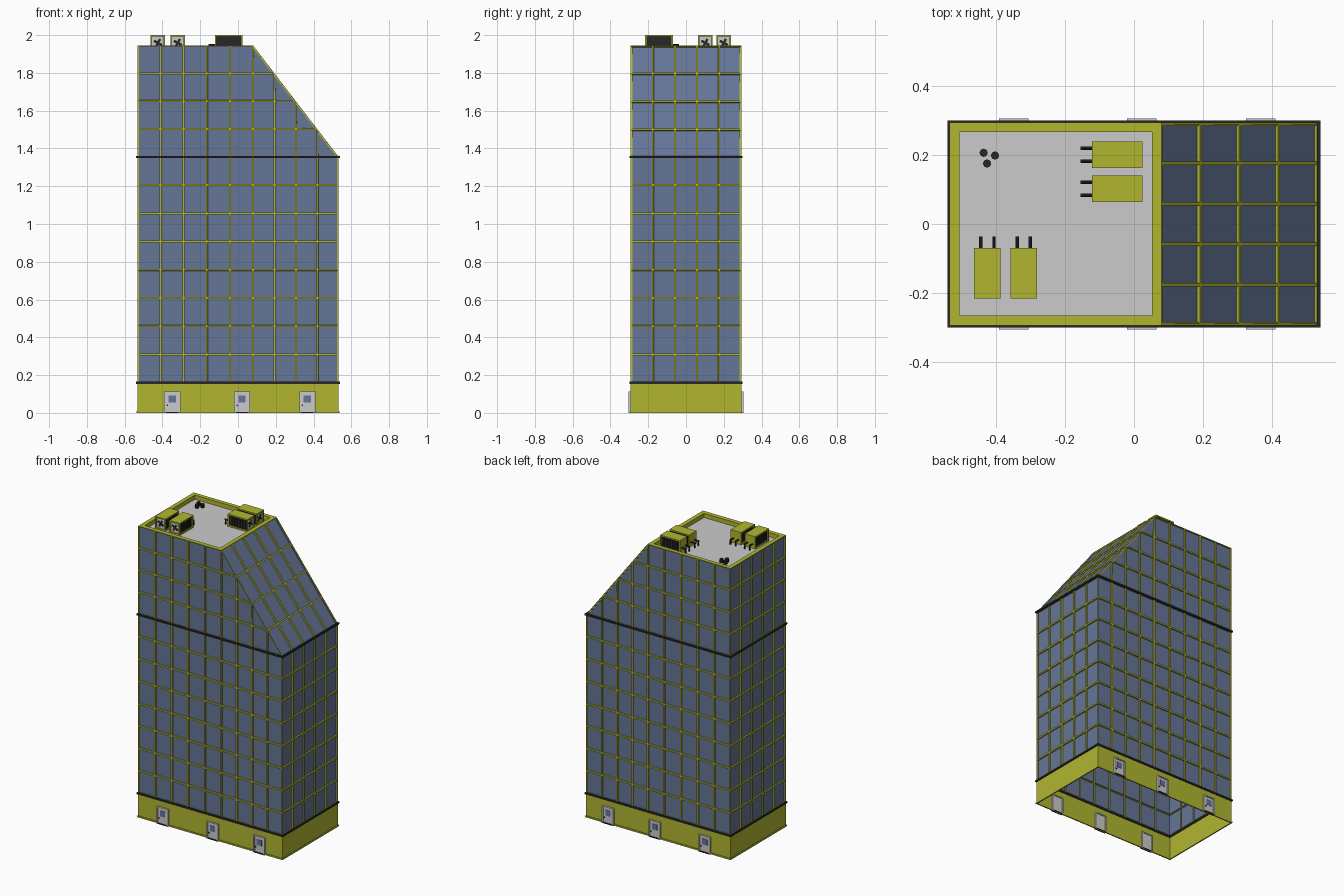
import bpy, bmesh, math
from mathutils import Matrix, Vector

if "Cube" in bpy.data.objects:
    bpy.data.objects.remove(bpy.data.objects["Cube"])

X, Y = 0.533, 0.293            # half width, half depth
Z0, Z1, Z2 = 0.16, 1.355, 1.945  # base top, slope start, roof rim
XS = 0.08                      # slope top edge


def mat(name, col):
    m = bpy.data.materials.new(name)
    m.diffuse_color = (*col, 1)
    m.use_nodes = True
    m.node_tree.nodes["Principled BSDF"].inputs["Base Color"].default_value = m.diffuse_color
    return m


GREEN = mat("lime_paint", (0.44, 0.47, 0.03))
GLASS = mat("blue_glass", (0.13, 0.18, 0.31))
DARK = mat("dark_metal", (0.02, 0.02, 0.022))


def finish(name, bm, mats=(), M=None):
    me = bpy.data.meshes.new(name)
    bm.to_mesh(me)
    bm.free()
    for m in mats:
        me.materials.append(m)
    ob = bpy.data.objects.new(name, me)
    bpy.context.collection.objects.link(ob)
    if M is not None:
        ob.matrix_world = M
    return ob


def box(name, c, s, m=None, M=None):
    bm = bmesh.new()
    bmesh.ops.create_cube(bm, size=1, matrix=Matrix.Translation(c) @ Matrix.Diagonal((*s, 1)))
    return finish(name, bm, [m] if m else [], M)


def rod(name, a, b, r, m, M=None, sides=8):
    a, b = Vector(a), Vector(b)
    d = b - a
    T = Matrix.Translation((a + b) / 2) @ d.to_track_quat('Z', 'Y').to_matrix().to_4x4()
    bm = bmesh.new()
    bmesh.ops.create_cone(bm, cap_ends=True, segments=sides, radius1=r, radius2=r,
                          depth=d.length, matrix=T)
    return finish(name, bm, [m] if m else [], M)


def loft(name, loops, m, closed=False):
    """Skin rectangular loops (x0, x1, y0, y1, z)."""
    bm = bmesh.new()
    rows = [[bm.verts.new(p) for p in ((a, c, z), (b, c, z), (b, d, z), (a, d, z))]
            for a, b, c, d, z in loops]
    pairs = list(zip(rows, rows[1:])) + ([(rows[-1], rows[0])] if closed else [])
    for lo, hi in pairs:
        for i in range(4):
            j = (i + 1) % 4
            bm.faces.new((lo[i], lo[j], hi[j], hi[i]))
    if closed:
        bmesh.ops.recalc_face_normals(bm, faces=bm.faces)
    return finish(name, bm, [m])


def window_wall(name, pts, normal, cuts):
    """Polygon cut into a grid, each cell becoming a recessed pane in a frame."""
    bm = bmesh.new()
    f = bm.faces.new([bm.verts.new(p) for p in pts])
    f.normal_update()
    if f.normal.dot(Vector(normal)) < 0:
        f.normal_flip()
    for axis, v in cuts:
        n = Vector((0, 0, 0))
        n[axis] = 1
        bmesh.ops.bisect_plane(bm, geom=bm.verts[:] + bm.edges[:] + bm.faces[:],
                               plane_co=n * v, plane_no=n, dist=1e-4)
    bm.normal_update()
    panes = bm.faces[:]
    bmesh.ops.inset_individual(bm, faces=panes, thickness=0.007, depth=0)
    bmesh.ops.inset_individual(bm, faces=panes, thickness=0.0005, depth=-0.009)
    for p in panes:
        p.material_index = 1
    return finish(name, bm, [GREEN, GLASS])


# Grid lines shared by all walls
low_rows = [(2, Z0 + (Z1 - Z0) * i / 8) for i in range(1, 9)]
top_rows = [(2, Z1 + (Z2 - Z1) * i / 4) for i in range(1, 4)]
x_cols = [(0, -X + (XS + X) * i / 5) for i in range(1, 6)]
x_cols += [(0, XS + (X - XS) * i / 4) for i in range(1, 4)]
y_cols = [(1, -Y + 2 * Y * i / 5) for i in range(1, 5)]

# Glazed tower walls
for s, n in ((-1, "front"), (1, "back")):
    outline = [(-X, Z0), (X, Z0), (X, Z1), (XS, Z2), (-X, Z2)]
    window_wall(n + "_windows", [(x, s * Y, z) for x, z in outline], (0, s, 0),
                low_rows + top_rows + x_cols)
window_wall("left_windows", [(-X, -Y, Z0), (-X, Y, Z0), (-X, Y, Z2), (-X, -Y, Z2)],
            (-1, 0, 0), low_rows + top_rows + y_cols)
window_wall("right_windows", [(X, -Y, Z0), (X, Y, Z0), (X, Y, Z1), (X, -Y, Z1)],
            (1, 0, 0), low_rows[:-1] + y_cols)
window_wall("sloped_windows", [(X, -Y, Z1), (X, Y, Z1), (XS, Y, Z2), (XS, -Y, Z2)],
            (1, 0, 1), top_rows + y_cols)

# Hollow ground floor, plinth and dark bands
loft("base_walls", [(-X, X, -Y, Y, 0), (-X, X, -Y, Y, Z0)], GREEN)


def band(name, z, h, m, out=0.006):
    o = (-X - out, X + out, -Y - out, Y + out)
    i = (-X + 0.004, X - 0.004, -Y + 0.004, Y - 0.004)
    loft(name, [(*o, z), (*o, z + h), (*i, z + h), (*i, z)], m, True)


band("plinth", 0, 0.01, GREEN, 0.004)
band("lower_band", Z0 - 0.006, 0.012, DARK)
band("upper_band", Z1 - 0.006, 0.012, DARK)

# Roof parapet and deck
DECK = 1.917
inner = (-0.505, 0.052, -0.264, 0.266)
loft("parapet", [(-X, XS, -Y, Y, Z2), (*inner, Z2), (*inner, DECK)], GREEN)
bm = bmesh.new()
bm.faces.new([bm.verts.new((inner[i], inner[j], DECK))
              for i, j in ((0, 2), (1, 2), (1, 3), (0, 3))])
finish("roof_deck", bm)

# Doors: local -y is outward
for side, ang in (("front", 0), ("back", math.pi)):
    for k, x in enumerate((-0.348, 0.022, 0.367)):
        M = Matrix.Translation((x, -Y if ang == 0 else Y, 0)) @ Matrix.Rotation(ang, 4, 'Z')
        n = f"{side}_door_{k + 1}"
        box(n + "_panel", (0, -0.001, 0.054), (0.07, 0.010, 0.106), None, M)
        for s in (-1, 1):
            box(n + "_jamb", (s * 0.038, -0.002, 0.057), (0.009, 0.02, 0.114), None, M)
        box(n + "_lintel", (0, -0.002, 0.1105), (0.067, 0.02, 0.007), None, M)
        box(n + "_window", (0, -0.005, 0.073), (0.038, 0.006, 0.038), GLASS, M)
        box(n + "_threshold", (0, -0.003, 0.003), (0.08, 0.018, 0.006), DARK, M)
        rod(n + "_knob", (-0.026, -0.005, 0.04), (-0.026, -0.012, 0.04), 0.004, DARK, M)


# Air conditioners: fan faces local -y, pipes leave at +y
def air_conditioner(n, x, y, ang):
    M = Matrix.Translation((x, y, DECK)) @ Matrix.Rotation(ang, 4, 'Z')
    w, l, h = 0.077, 0.146, 2.0 - DECK
    bm = bmesh.new()
    bmesh.ops.create_cube(bm, size=1, matrix=Matrix.Translation((0, 0, h / 2))
                          @ Matrix.Diagonal((w, l, h, 1)))
    bm.normal_update()
    vents = [f for f in bm.faces if abs(f.normal.x) > 0.9]
    fan = [f for f in bm.faces if f.normal.y < -0.9]
    bmesh.ops.inset_individual(bm, faces=vents + fan, thickness=0.012, depth=0)
    bmesh.ops.inset_individual(bm, faces=vents + fan, thickness=0, depth=-0.008)
    for f in vents:
        f.material_index = 1
    for f in fan:
        f.material_index = 2
    finish(n + "_case", bm, [GREEN, DARK, None], M)
    for s in (-1, 1):
        for i in range(6):
            box(n + "_slat", (s * (w / 2 - 0.005), -0.05 + 0.02 * i, h / 2),
                (0.006, 0.012, h - 0.024), DARK, M)
        # pipe with a bend down to the deck
        px = s * 0.019
        rod(n + "_pipe", (px, l / 2, 0.03), (px, l / 2 + 0.034, 0.03), 0.005, DARK, M)
        rod(n + "_pipe_drop", (px, l / 2 + 0.029, 0.033), (px, l / 2 + 0.029, 0), 0.005, DARK, M)
    # fan hub and blades
    fy = -l / 2 + 0.005
    rod(n + "_fan_hub", (0, fy + 0.003, h / 2), (0, fy - 0.003, h / 2), 0.007, DARK, M)
    for a in range(4):
        R = (M @ Matrix.Translation((0, fy, h / 2)) @ Matrix.Rotation(a * math.pi / 2 + 0.5, 4, 'Y'))
        box(n + "_fan_blade", (0.013, 0, 0), (0.022, 0.002, 0.013), DARK, R)


air_conditioner("air_conditioner_1", -0.424, -0.143, 0)
air_conditioner("air_conditioner_2", -0.319, -0.143, 0)
air_conditioner("air_conditioner_3", -0.048, 0.102, math.pi / 2)
air_conditioner("air_conditioner_4", -0.048, 0.200, math.pi / 2)

# Roof vent stubs
for i, (x, y) in enumerate(((-0.435, 0.206), (-0.402, 0.198), (-0.425, 0.175))):
    rod(f"roof_vent_{i + 1}", (x, y, DECK), (x, y, DECK + 0.024), 0.012, DARK)
